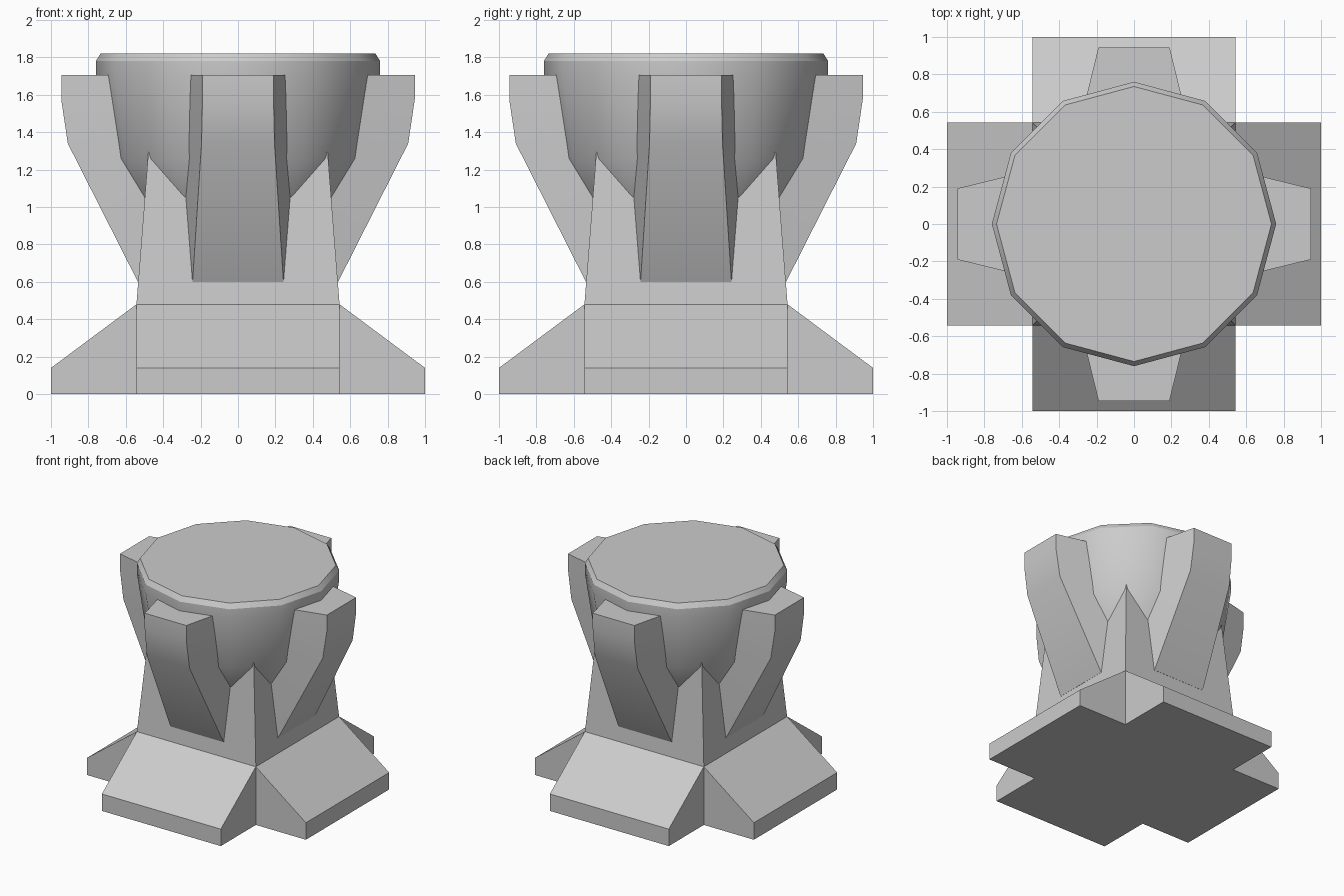
import bpy, bmesh, math
from mathutils import Matrix

if "Cube" in bpy.data.objects:
    bpy.data.objects.remove(bpy.data.objects["Cube"])


def loft(bm, rings):
    """Skin a stack of closed rings and cap both ends."""
    loops = [[bm.verts.new(p) for p in ring] for ring in rings]
    n = len(loops[0])
    for a, b in zip(loops, loops[1:]):
        for i in range(n):
            j = (i + 1) % n
            bm.faces.new((a[i], a[j], b[j], b[i]))
    bm.faces.new(loops[0][::-1])
    bm.faces.new(loops[-1])
    bm.normal_update()


def finish(bm, name, smooth=None):
    bmesh.ops.recalc_face_normals(bm, faces=bm.faces[:])
    me = bpy.data.meshes.new(name)
    bm.to_mesh(me)
    bm.free()
    ob = bpy.data.objects.new(name, me)
    bpy.context.collection.objects.link(ob)
    if smooth:
        bpy.ops.object.select_all(action='DESELECT')
        ob.select_set(True)
        bpy.context.view_layer.objects.active = ob
        bpy.ops.object.shade_smooth_by_angle(angle=math.radians(smooth))
    return ob


# Tapered square column whose foot spreads into a cross with sloped arms
bm = bmesh.new()
square = lambda h, z: [(-h, -h, z), (h, -h, z), (h, h, z), (-h, h, z)]
loft(bm, [square(0.543, 0), square(0.543, 0.48), square(0.475, 1.35)])
sides = [f for f in bm.faces
         if abs(f.normal.z) < 0.01 and f.calc_center_median().z < 0.3]
for f in bmesh.ops.extrude_discrete_faces(bm, faces=sides)['faces']:
    f.normal_update()
    offset = f.normal * 0.457
    for v in f.verts:
        v.co += offset
        if v.co.z > 0.3:
            v.co.z = 0.14
finish(bm, "pedestal")

# Twelve-sided bowl with a bevelled solid top
bm = bmesh.new()
profile = [(0.42, 0.79), (0.572, 1.05), (0.695, 1.26), (0.76, 1.70),
           (0.76, 1.78), (0.735, 1.82)]
loft(bm, [[(r * math.cos(math.tau * i / 12), r * math.sin(math.tau * i / 12), z)
           for i in range(12)] for r, z in profile])
finish(bm, "bowl", 31)

# Four claws gripping the bowl: (outer reach, outer half width, depth, z)
claw = [(0.535, 0.243, 0.12, 0.60), (0.91, 0.195, 0.40, 1.34),
        (0.945, 0.19, 0.40, 1.575), (0.945, 0.19, 0.40, 1.705)]
for k, side in enumerate(("front", "right", "back", "left")):
    bm = bmesh.new()
    rings = []
    for y, w, d, z in claw:
        wi = w + 0.245 * d
        rings.append([(-w, -y, z), (w, -y, z), (wi, d - y, z), (-wi, d - y, z)])
    loft(bm, rings)
    bmesh.ops.rotate(bm, verts=bm.verts[:], matrix=Matrix.Rotation(k * math.pi / 2, 3, 'Z'))
    finish(bm, side + "_claw", 30)
